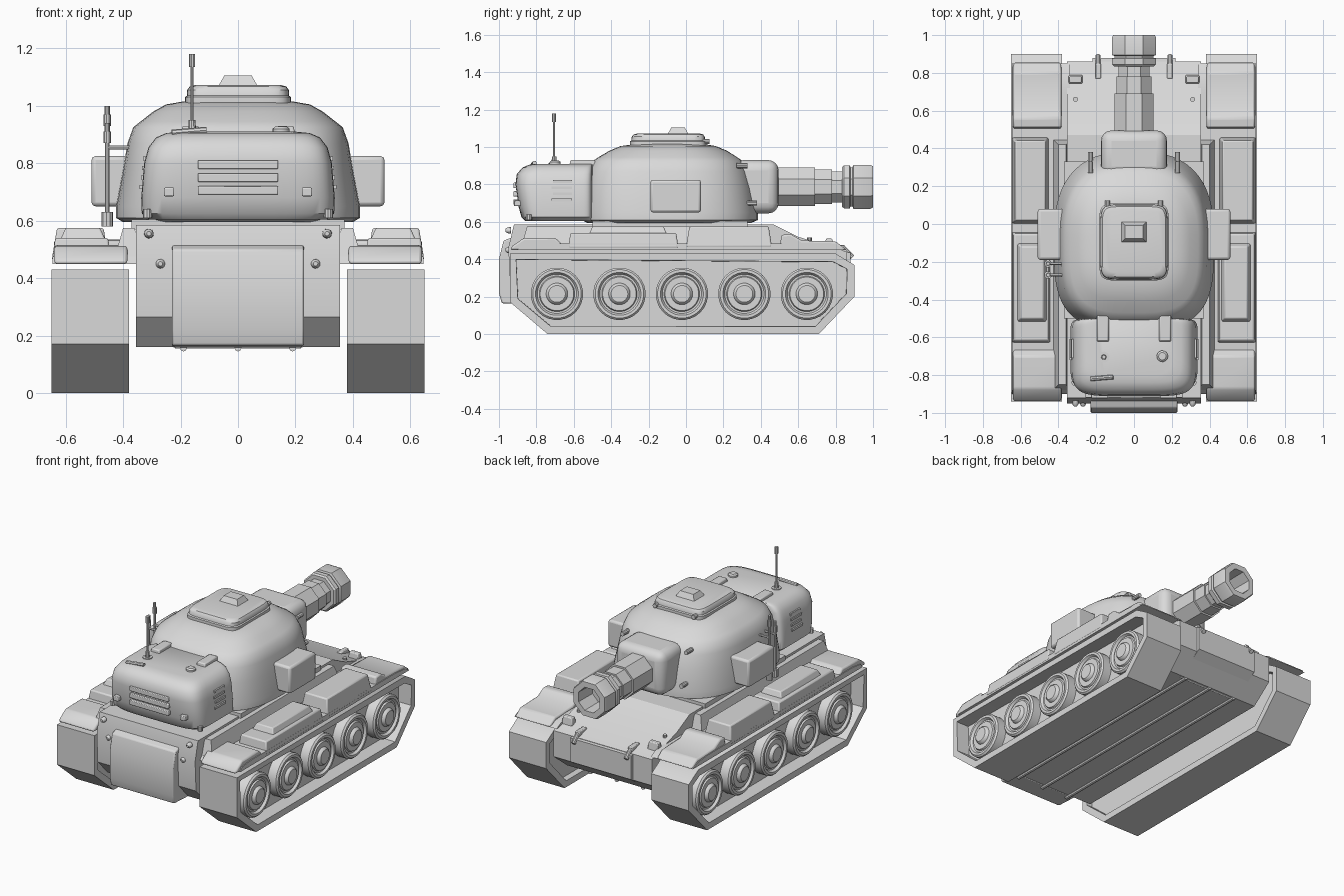
import bpy, bmesh, math
from mathutils import Vector

cube = bpy.data.objects.get("Cube")
if cube:
    bpy.data.objects.remove(cube, do_unlink=True)

GREY = bpy.data.materials.new("light_grey")
GREY.use_nodes = True
GREY.diffuse_color = (0.7, 0.7, 0.7, 1)
GREY.node_tree.nodes["Principled BSDF"].inputs["Base Color"].default_value = (0.7, 0.7, 0.7, 1)


def finish(name, bm, bevel=0, segments=2, angle=35):
    """Turn a bmesh into a shaded object with an optional bevel."""
    bmesh.ops.remove_doubles(bm, verts=bm.verts, dist=1e-5)
    bmesh.ops.recalc_face_normals(bm, faces=bm.faces)
    mesh = bpy.data.meshes.new(name)
    bm.to_mesh(mesh)
    bm.free()
    ob = bpy.data.objects.new(name, mesh)
    bpy.context.collection.objects.link(ob)
    mesh.materials.append(GREY)
    if bevel:
        mod = ob.modifiers.new("Bevel", "BEVEL")
        mod.width, mod.segments = bevel, segments
    bpy.ops.object.select_all(action="DESELECT")
    ob.select_set(True)
    bpy.context.view_layer.objects.active = ob
    bpy.ops.object.shade_smooth_by_angle(angle=math.radians(angle))


def skin(name, rings, **kw):
    """Join equal rings of points with quads and cap both ends."""
    bm = bmesh.new()
    rows = [[bm.verts.new(p) for p in ring] for ring in rings]
    n = len(rows[0])
    for a, b in zip(rows, rows[1:]):
        for i in range(n):
            bm.faces.new((a[i], a[(i + 1) % n], b[(i + 1) % n], b[i]))
    bm.faces.new(rows[0])
    bm.faces.new(rows[-1])
    finish(name, bm, **kw)


def box(name, x, y, z, taper=0, **kw):
    """Box from three ranges; taper pulls the top edges inwards."""
    def ring(h, t):
        return [(x[0] + t, y[0] + t, h), (x[1] - t, y[0] + t, h),
                (x[1] - t, y[1] - t, h), (x[0] + t, y[1] - t, h)]
    skin(name, [ring(z[0], 0), ring(z[1], taper)], **kw)


def side_prism(name, x, profile, **kw):
    """Extrude a (y, z) profile across x."""
    skin(name, [[(h, *p) for p in profile] for h in x], **kw)


def lathe(name, profile, start, axis, seg=24, phase=0, **kw):
    """Turn (distance, radius) points around an axis."""
    axis = Vector(axis).normalized()
    u = axis.orthogonal().normalized()
    v = axis.cross(u)
    rings = []
    for t, r in profile:
        c = Vector(start) + axis * t
        rings.append([c + (u * math.cos(a) + v * math.sin(a)) * max(r, 1e-4)
                      for a in (phase + math.tau * i / seg for i in range(seg))])
    skin(name, rings, **kw)


def rod(name, a, b, r, seg=10):
    d = Vector(b) - Vector(a)
    lathe(name, [(0, r), (d.length, r)], a, d, seg)


def loft(name, levels, back, front, n=48, **kw):
    """Stack rounded outlines (z, half width, back y, front y); squareness per end."""
    def bend(c, power):
        return math.copysign(abs(c) ** (2 / power), c)
    rings = []
    for z, w, y0, y1 in levels:
        ring = []
        for i in range(n):
            a = math.tau * (i + .5) / n
            p = front if math.sin(a) > 0 else back
            ring.append((w * bend(math.cos(a), p),
                         (y0 + y1) / 2 + (y1 - y0) / 2 * bend(math.sin(a), p), z))
        rings.append(ring)
    skin(name, rings, **kw)


def span(s, a, b):
    """Range mirrored to the chosen side."""
    return tuple(sorted((s * a, s * b)))


# Hull
side_prism("hull", (-.355, .355), [
    (-.84, .16), (-.94, .265), (-.95, .46), (-.92, .585), (.47, .585), (.6, .52),
    (.86, .44), (.86, .27), (.72, .16)], angle=25)
side_prism("rear_plate", (-.23, .23), [
    (-.84, .158), (-.985, .165), (-1, .22), (-1, .40), (-.975, .50), (-.92, .52)], bevel=.008)
side_prism("nose_plate", (-.22, .22), [
    (.70, .156), (.88, .28), (.88, .435), (.80, .445)], angle=25)
box("turret_ring", (-.37, .37), (-.5, .33), (.57, .605))
for x in (-.19, 0, .19):
    rod("belly_pipe", (x, -.87, .157), (x, .72, .157), .012, 8)

# Tracks, wheels and fenders
TRACK = [(-.74, 0), (.71, 0), (.9, .2), (.9, .37), (.8, .43), (-.94, .43), (-.94, .17)]
for s, side in ((1, "left"), (-1, "right")):
    bm = bmesh.new()
    inner, outer = [[bm.verts.new((s * x, *p)) for p in TRACK] for x in (.38, .65)]
    for i in range(len(TRACK)):
        j = (i + 1) % len(TRACK)
        bm.faces.new((inner[i], inner[j], outer[j], outer[i]))
    caps = [bm.faces.new(inner), bm.faces.new(outer)]
    bmesh.ops.recalc_face_normals(bm, faces=bm.faces)
    for cap, depth in zip(caps, (.04, -.09)):
        bmesh.ops.inset_region(bm, faces=[cap], thickness=.045)
        bmesh.ops.inset_region(bm, faces=[cap], thickness=.002)
        bmesh.ops.translate(bm, verts=cap.verts, vec=(s * depth, 0, 0))
    finish(side + "_track", bm)
    for k in range(5):
        lathe(side + "_road_wheel",
              [(0, .14), (.075, .14), (.085, .13), (.085, .115), (.07, .105), (.07, .095),
               (.08, .09), (.08, .058), (.095, .052), (.1, .045), (.1, 0)],
              (s * .545, -.69 + .334 * k, .215), (s, 0, 0), 28)

    side_prism(side + "_fender", span(s, .34, .645), [
        (-.9, .45), (-.88, .475), (-.8, .485), (.7, .485), (.8, .475), (.85, .45)])
    side_prism(side + "_rear_guard", span(s, .385, .64), [
        (-.94, .45), (-.93, .47), (-.87, .512), (-.70, .515), (-.65, .47), (-.65, .45)], bevel=.01)
    side_prism(side + "_front_guard", span(s, .385, .64), [
        (.50, .45), (.51, .53), (.56, .535), (.62, .50), (.80, .495), (.86, .45)], bevel=.01)
    box(side + "_rear_bin", span(s, .44, .648), (-.63, -.04), (.46, .54), .012, bevel=.008)
    box(side + "_rear_bin_lid", span(s, .46, .62), (-.52, -.1), (.53, .575), .02, bevel=.006)
    box(side + "_front_bin", span(s, .45, .648), (0, .46), (.465, .575), .018, bevel=.008)
    box(side + "_deck_skirt", span(s, .33, .43), (-.88, .45), (.47, .575), .03)

    # Hull fittings
    for x, z in ((.31, .555), (.27, .45)):
        lathe(side + "_rear_bolt", [(0, .017), (.02, .016), (.03, .008)],
              (s * x, -.935, z), (0, -1, 0), 10)
    box(side + "_headlight", span(s, .27, .35), (.74, .79), (.45, .51), .008, bevel=.005)
    rod(side + "_glacis_bolt", (s * .31, .66, .48), (s * .31, .66, .515), .013)
    box(side + "_hook_base", span(s, .175, .205), (.77, .85), (.43, .475), bevel=.005)
    rod(side + "_tow_hook", (s * .19, .84, .46), (s * .19, .89, .41), .014)

    # Turret side fittings
    box(side + "_turret_bin", span(s, .36, .51), (-.19, .08), (.65, .825), bevel=.014)
    for y, z in ((.32, .90), (.37, .70)):
        rod(side + "_turret_bolt", (s * .23, y - .05, z), (s * .23, y + .01, z), .014)

    # Bustle side and rear fittings
    for k in range(4):
        z = .71 + .033 * k
        box(side + "_bustle_slot", span(s, .30, .342 - .004 * k),
            (-.72 + .01 * (k % 2), -.61), (z, z + .014))
    box(side + "_bustle_lug", span(s, .222, .258), (-.92, -.87), (.685, .715), bevel=.004)
    box(side + "_bustle_hinge", span(s, .13, .2), (-.625, -.48), (.89, .93), .006, bevel=.006)
    lathe(side + "_foot_bolt", [(0, .016), (.03, .016)], (s * .315, -.84, .61), (0, 0, 1), 10)

# Turret dome
loft("turret", [
    (.595, .40, -.53, .35), (.61, .425, -.56, .385), (.65, .425, -.56, .385),
    (.78, .40, -.55, .36), (.87, .385, -.53, .335), (.925, .365, -.50, .305),
    (.945, .34, -.47, .275), (.98, .295, -.41, .22), (1.005, .25, -.35, .16),
    (1.015, .19, -.28, .10)], 3.3, 2.6, 56)

# Rear bustle with vents
loft("bustle", [
    (.605, .31, -.86, -.5), (.625, .335, -.88, -.5), (.68, .337, -.895, -.5),
    (.80, .327, -.912, -.5), (.855, .312, -.905, -.5), (.89, .285, -.875, -.5),
    (.905, .25, -.84, -.5), (.91, .2, -.80, -.5)], 5, 12)
for z in (.705, .75, .795):
    box("rear_vent", (-.14, .14), (-.922, -.88), (z - .015, z + .015), bevel=.004)
lathe("bustle_cap", [(0, .03), (.02, .03), (.028, .02)], (.15, -.7, .9), (0, 0, 1), 14)
rod("bustle_handle", (-.23, -.82, .905), (-.11, -.81, .915), .012, 8)

# Hatch
loft("hatch", [
    (.99, .185, -.3, .11), (1.03, .185, -.3, .11), (1.035, .178, -.293, .103),
    (1.055, .177, -.29, .10), (1.067, .168, -.28, .092), (1.072, .15, -.26, .075)], 7, 7)
box("hatch_block", (-.07, .07), (-.10, .015), (1.065, 1.105), .022)
for x in (-.14, .14):
    rod("hatch_pin", (x, .08, 1.03), (x, .125, 1.03), .014)

# Gun
box("mantlet", (-.175, .175), (.25, .495), (.645, .93), bevel=.055, segments=4)
lathe("gun_barrel", [
    (.4, .112), (.69, .112), (.69, .1), (.78, .1), (.78, .09), (.835, .09), (.835, .115),
    (.845, .125), (.875, .125), (.88, .113), (.89, .113), (.895, .127), (.985, .127),
    (1, .12), (1, .082), (.86, .08), (.86, 0)],
    (0, 0, .787), (0, 1, 0), 8, math.pi / 8, angle=25)

# Antennas
lathe("bustle_antenna", [
    (0, .03), (.015, .03), (.015, .014), (.05, .012), (.05, .006), (.235, .006),
    (.235, .011), (.28, .011)], (-.16, -.705, .9), (0, 0, 1), 10)
for y, h in ((-.21, .42), (-.27, .36)):
    lathe("side_antenna", [
        (0, .02), (.05, .02), (.05, .008), (h - .07, .008), (h - .07, .013), (h - .03, .013),
        (h - .03, .009), (h, .009)], (-.455, y, .58), (0, 0, 1), 10)
    rod("antenna_bracket", (-.455, y, .855), (-.36, y, .855), .007, 6)
